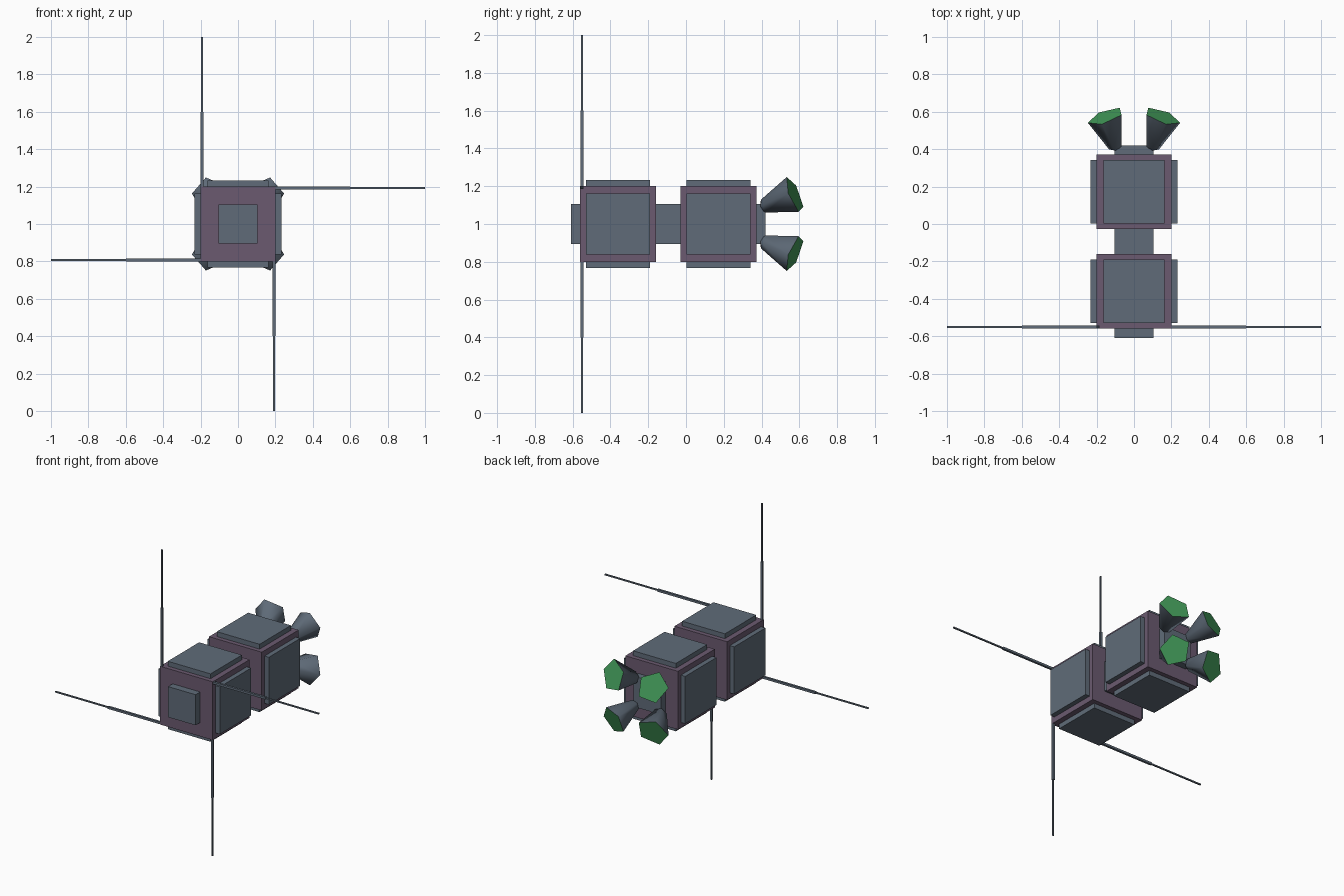
import bpy, bmesh, math
from mathutils import Vector, Matrix

if "Cube" in bpy.data.objects:
    bpy.data.objects.remove(bpy.data.objects["Cube"])


def material(name, rgb):
    m = bpy.data.materials.new(name)
    m.diffuse_color = (*rgb, 1)
    m.use_nodes = True
    m.node_tree.nodes["Principled BSDF"].inputs["Base Color"].default_value = m.diffuse_color
    return m


SLATE = material("slate_grey", (0.115, 0.148, 0.19))
PURPLE = material("dusty_purple", (0.145, 0.102, 0.162))
GREEN = material("thruster_green", (0.055, 0.32, 0.10))


def finish(name, bm, mat, smooth=False):
    bmesh.ops.recalc_face_normals(bm, faces=bm.faces)
    me = bpy.data.meshes.new(name)
    bm.to_mesh(me)
    bm.free()
    me.materials.append(mat)
    for p in me.polygons:
        p.use_smooth = smooth
    ob = bpy.data.objects.new(name, me)
    bpy.context.collection.objects.link(ob)
    return ob


def box(name, centre, size, mat, spin=0.0):
    """Box placed relative to the body axis (z = 1), spun about it."""
    bm = bmesh.new()
    bmesh.ops.create_cube(bm, size=1)
    bmesh.ops.scale(bm, vec=size, verts=bm.verts)
    bmesh.ops.translate(bm, vec=centre, verts=bm.verts)
    bm.transform(Matrix.Translation((0, 0, 1)) @ Matrix.Rotation(spin, 4, 'Y'))
    return finish(name, bm, mat)


# Central spine running through both modules
box("spine", (0, -0.095, 0), (0.21, 1.03, 0.21), SLATE)

# Two cube modules with a raised panel on each long side
for label, y in (("front", -0.36), ("rear", 0.172)):
    box(label + "_module", (0, y, 0), (0.4, 0.4, 0.4), PURPLE)
    for i in range(4):
        box(f"{label}_panel_{i}", (0, y, 0.211), (0.325, 0.34, 0.044),
            SLATE, i * math.pi / 2)

# Four two-stage antennas in a pinwheel around the front module
for i in range(4):
    spin = i * math.pi / 2
    box(f"antenna_base_{i}", (-0.192, -0.551, 0.395), (0.015, 0.015, 0.41),
        SLATE, spin)
    box(f"antenna_tip_{i}", (-0.192, -0.551, 0.8), (0.009, 0.009, 0.4),
        SLATE, spin)


# Five-sided thrusters splayed outward, mirrored into four corners
BASE = Vector((0.095, 0.402, 0.09))
RIM = Vector((0.15, 0.575, 0.154))
AXIS = (RIM - BASE).normalized()


def ring(bm, centre, radius, sx, sz):
    verts = []
    for k in range(5):
        a = math.radians(5 + 72 * k)
        side = Vector((math.cos(a), 0, math.sin(a)))
        side.y = -(side.x * AXIS.x + side.z * AXIS.z) / AXIS.y  # in rim plane
        p = centre + side * radius
        verts.append(bm.verts.new((p.x * sx, p.y, 1 + p.z * sz)))
    return verts


for sx in (-1, 1):
    for sz in (-1, 1):
        tag = ("left" if sx < 0 else "right") + ("_lower" if sz < 0 else "_upper")
        bm = bmesh.new()
        rings = [ring(bm, BASE.lerp(RIM, t), r, sx, sz)
                 for t, r in ((0, 0.02), (0.06, 0.036), (1, 0.097))]
        bm.faces.new(rings[0])
        for a, b in zip(rings, rings[1:]):
            for k in range(5):
                n = (k + 1) % 5
                bm.faces.new((a[k], a[n], b[n], b[k]))
        finish("thruster_" + tag, bm, SLATE, True)
        # Green exhaust opening
        bm = bmesh.new()
        face = bm.faces.new(ring(bm, RIM, 0.097, sx, sz))
        face.normal_update()
        glow = finish("exhaust_" + tag, bm, GREEN)
        if glow.data.polygons[0].normal.y < 0:
            glow.data.flip_normals()
